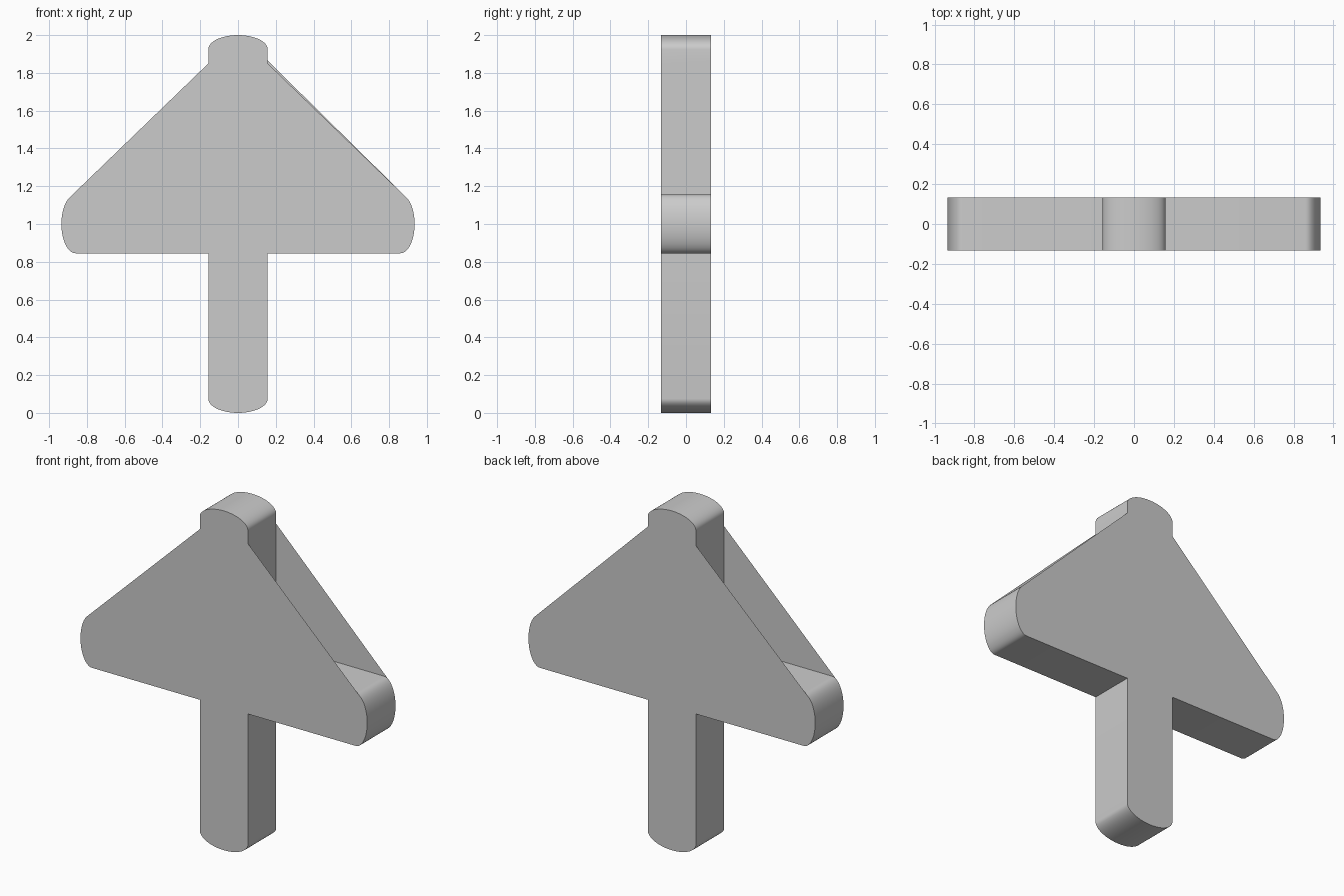
import bpy, bmesh, math

if "Cube" in bpy.data.objects:
    bpy.data.objects.remove(bpy.data.objects["Cube"])

W = 0.157        # half width of the post
H = 0.155        # half height of the cross arm
CAP = 0.075      # depth of each elliptical end
D = 0.132        # half thickness
REACH = 0.935    # half length of the cross arm
SEG = 24
TIP = 3          # end-curve steps from the arm top to the web tip


def cap(cx, cz, rx, rz, start):
    """Half-ellipse end, counter-clockwise from the start angle."""
    return [(cx + rx * math.cos(math.radians(start + 180 * i / SEG)),
             cz + rz * math.sin(math.radians(start + 180 * i / SEG)))
            for i in range(SEG + 1)]


def outline(top_left, top_right):
    """Cross outline; returns (x, z, used by the flat face)."""
    ring = []

    def add(points, used=True):
        ring.extend((x, z, used) for x, z in points)

    right = cap(REACH - CAP, 1, CAP, H, -90)
    left = cap(-REACH + CAP, 1, CAP, H, 90)
    add(cap(0, CAP, W, CAP, 180))              # foot
    add([(W, 1 - H)])
    add(right[:-TIP])                          # right arm
    add(right[-TIP:] + [(W, 1 + H)], False)    # hidden behind the right web
    add([(W, top_right)])
    add(cap(0, 2 - CAP, W, CAP, 0))            # head
    add([(-W, top_left)])
    add([(-W, 1 + H)] + left[:TIP], False)     # hidden behind the left web
    add(left[TIP:])                            # left arm
    add([(-W, 1 - H)])
    return ring


bm = bmesh.new()
layers = []
# front and back faces include thin triangular webs over open pockets
for y, ring in ((-D, outline(1.85, 1.85)), (D, outline(1.838, 1.865))):
    verts = [bm.verts.new((x, y, z)) for x, z, _ in ring]
    face = [v for v, p in zip(verts, ring) if p[2]]
    bm.faces.new(face if y < 0 else face[::-1])
    layers.append(verts)

# side walls follow the whole cross, leaving the pockets open on top
front, back = layers
n = len(front)
for i in range(n):
    j = (i + 1) % n
    bm.faces.new((front[j], front[i], back[i], back[j]))

mesh = bpy.data.meshes.new("webbed_cross")
bm.to_mesh(mesh)
bm.free()
obj = bpy.data.objects.new("webbed_cross", mesh)
bpy.context.collection.objects.link(obj)
bpy.context.view_layer.objects.active = obj
obj.select_set(True)
bpy.ops.object.shade_smooth_by_angle(angle=math.radians(30))
